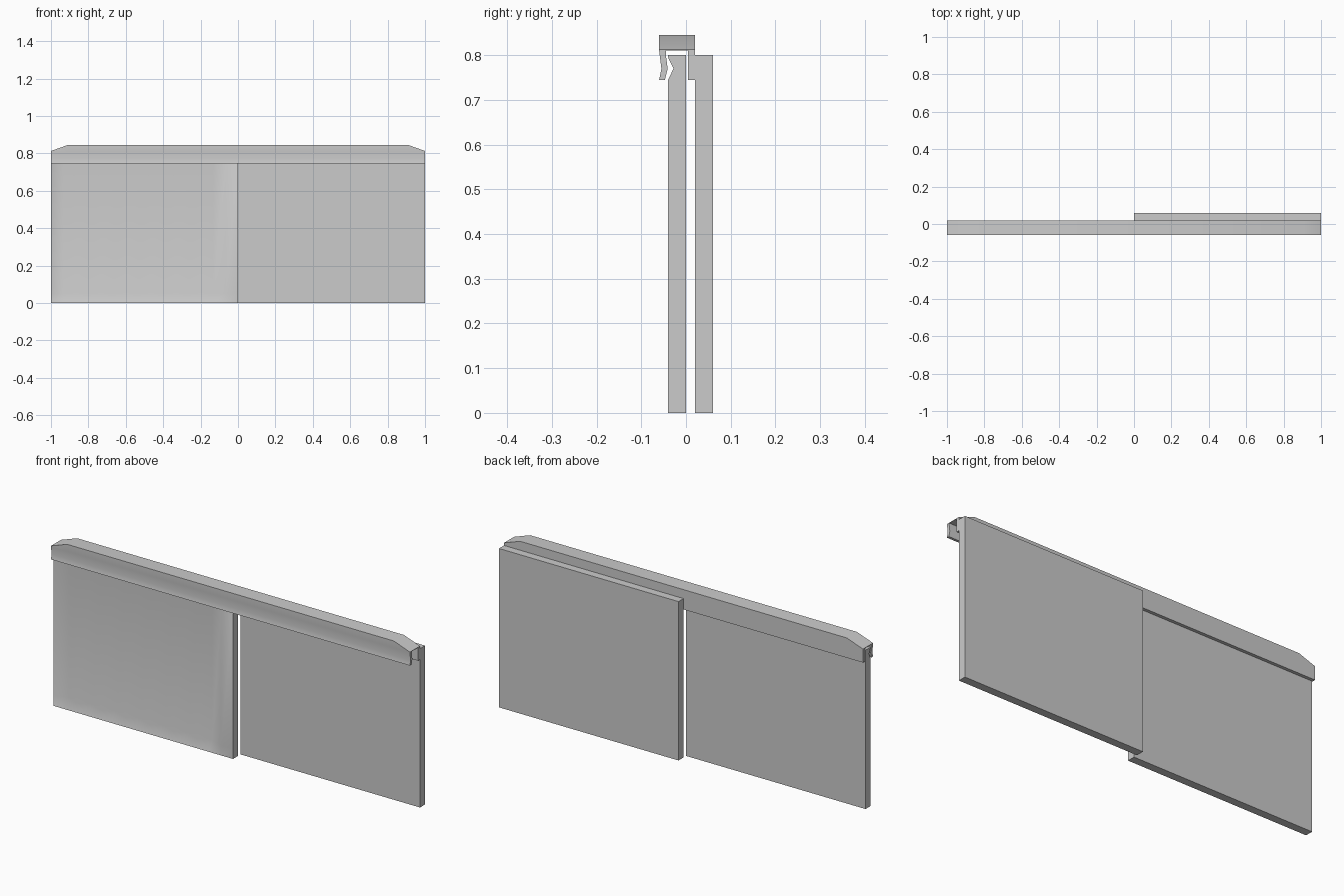
import bpy, bmesh, math

if "Cube" in bpy.data.objects:
    bpy.data.objects.remove(bpy.data.objects["Cube"])


def loft(name, sections, smooth=False):
    """Skin closed (y, z) sections placed at x positions: [(x, [(y, z), ...]), ...]."""
    bm = bmesh.new()
    rings = [[bm.verts.new((x, y, z)) for y, z in pts] for x, pts in sections]
    n = len(rings[0])
    for a, b in zip(rings, rings[1:]):
        for i in range(n):
            j = (i + 1) % n
            bm.faces.new((a[i], a[j], b[j], b[i]))
    bm.faces.new(rings[0])
    bm.faces.new(rings[-1][::-1])
    bmesh.ops.recalc_face_normals(bm, faces=bm.faces[:])
    mesh = bpy.data.meshes.new(name)
    bm.to_mesh(mesh)
    bm.free()
    obj = bpy.data.objects.new(name, mesh)
    bpy.context.collection.objects.link(obj)
    if smooth:
        bpy.ops.object.select_all(action='DESELECT')
        obj.select_set(True)
        bpy.context.view_layer.objects.active = obj
        bpy.ops.object.shade_smooth_by_angle(angle=math.radians(30))
    return obj


# Corrugated panel: zigzag front, flat foot, clip groove near the top
FRONT, VALLEY, GROOVE, STEPS = -0.04, -0.015, -0.028, 15
columns = []
for i in range(STEPS + 1):
    y = VALLEY if i % 2 and i < STEPS else FRONT
    columns.append((-1 + i / STEPS, [
        (FRONT, 0), (y, 0.05), (y, 0.745), (GROOVE, 0.77),
        (FRONT, 0.795), (FRONT, 0.80), (0, 0.80), (0, 0)]))
loft("corrugated_panel", columns, smooth=True)

# Plain panel, set behind the rail
slab = [(0.02, 0), (0.02, 0.80), (0.06, 0.80), (0.06, 0)]
loft("plain_panel", [(0, slab), (1, slab)])

# Cap rail: U-shaped channel with a kinked front clip and sloped ends
channel = [
    (-0.06, 0.845), (-0.06, 0.81), (-0.055, 0.77), (-0.06, 0.745),
    (-0.047, 0.745), (-0.041, 0.77), (-0.045, 0.80), (-0.045, 0.811),
    (0.004, 0.811), (0.004, 0.745), (0.02, 0.745), (0.02, 0.845)]
end = [(y, min(z, 0.813)) for y, z in channel]
loft("cap_rail", [(-1, end), (-0.91, channel), (0.91, channel), (1, end)], smooth=True)
